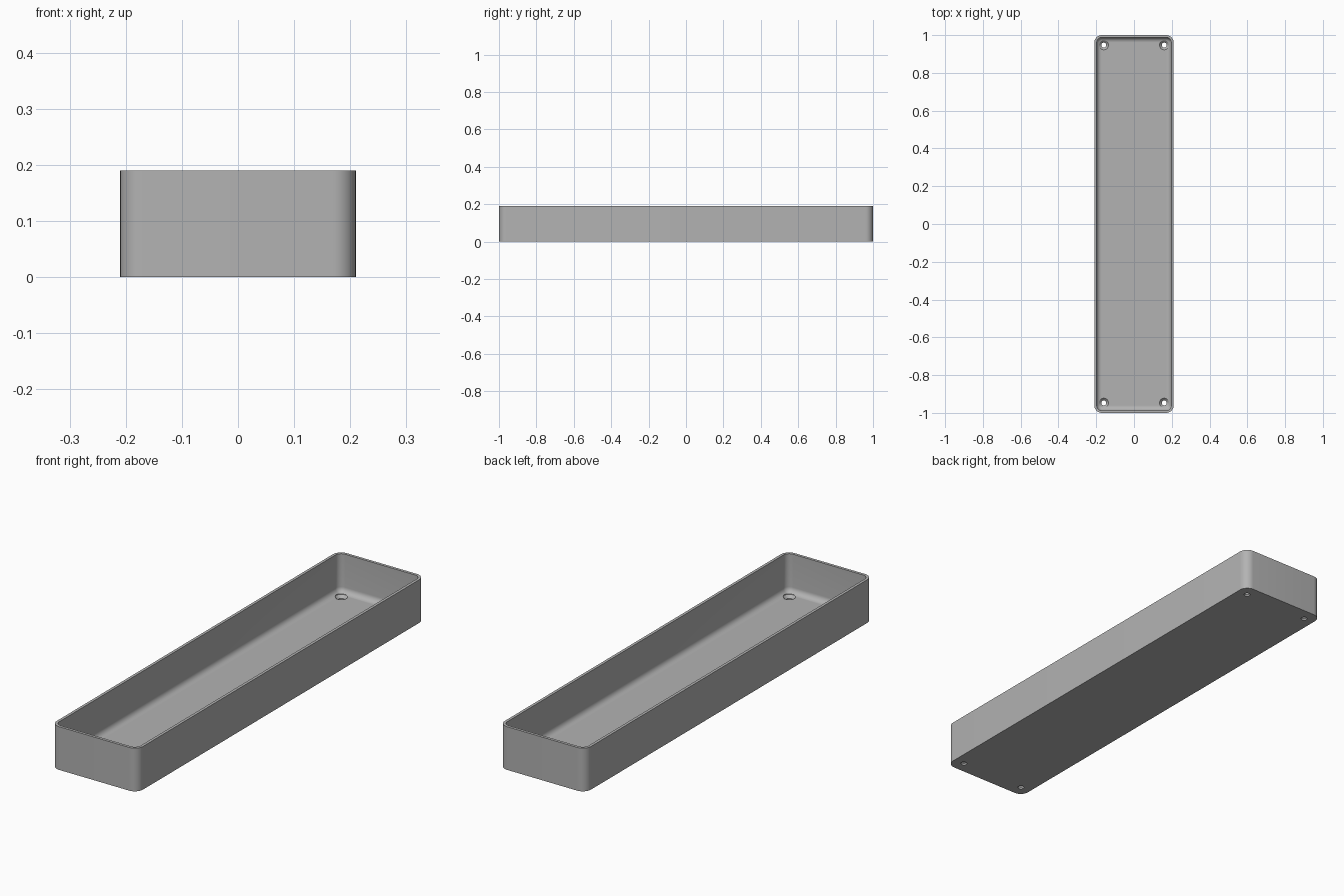
import bpy, bmesh, math

if "Cube" in bpy.data.objects:
    bpy.data.objects.remove(bpy.data.objects["Cube"])

HX, HY, H = 0.21, 1.0, 0.19      # outer half sizes and height
R, WALL, FLOOR = 0.04, 0.0125, 0.02
FILLET = 0.025                   # rounding between floor and walls
SEG = 10

grey = bpy.data.materials.new("grey")
grey.diffuse_color = (0.45, 0.45, 0.45, 1)
grey.use_nodes = True
grey.node_tree.nodes["Principled BSDF"].inputs["Base Color"].default_value = grey.diffuse_color


def ring(bm, inset, z):
    """Rounded rectangle loop, inset from the outer outline."""
    r = max(R - inset, 0.003)
    cx, cy = HX - inset - r, HY - inset - r
    verts = []
    for q, (sx, sy) in enumerate([(1, 1), (-1, 1), (-1, -1), (1, -1)]):
        for i in range(SEG + 1):
            a = math.pi / 2 * (q + i / SEG)
            verts.append(bm.verts.new((sx * cx + r * math.cos(a), sy * cy + r * math.sin(a), z)))
    return verts


def skin(bm, loops):
    """Bridge successive loops and cap both ends."""
    for a, b in zip(loops, loops[1:]):
        n = len(a)
        for i in range(n):
            j = (i + 1) % n
            bm.faces.new((a[i], a[j], b[j], b[i]))
    bm.faces.new(loops[0][::-1])
    bm.faces.new(loops[-1])


def finish(bm, name):
    bmesh.ops.recalc_face_normals(bm, faces=bm.faces)
    me = bpy.data.meshes.new(name)
    bm.to_mesh(me)
    bm.free()
    me.materials.append(grey)
    ob = bpy.data.objects.new(name, me)
    bpy.context.collection.objects.link(ob)
    return ob


# Tray: outer wall, rim, inner wall, rounded floor edge
profile = [(0, 0), (0, H), (WALL, H)]
for i in range(9):
    a = math.pi / 2 * i / 8
    profile.append((WALL + FILLET * (1 - math.cos(a)), FLOOR + FILLET * (1 - math.sin(a))))
bm = bmesh.new()
skin(bm, [ring(bm, d, z) for d, z in profile])
tray = finish(bm, "tray")

# Countersunk screw holes in the four corners
bm = bmesh.new()
for x in (-0.16, 0.16):
    for y in (-0.947, 0.947):
        loops = []
        for r, z in [(0.013, -0.02), (0.013, 0.008), (0.025, FLOOR), (0.025, 0.05)]:
            loops.append([bm.verts.new((x + r * math.cos(t * math.pi / 16),
                                        y + r * math.sin(t * math.pi / 16), z)) for t in range(32)])
        skin(bm, loops)
cutter = finish(bm, "hole_cutter")
cutter.hide_render = True
cutter.hide_set(True)

mod = tray.modifiers.new("screw_holes", 'BOOLEAN')
mod.operation = 'DIFFERENCE'
mod.solver = 'EXACT'
mod.object = cutter
bpy.context.view_layer.objects.active = tray
tray.select_set(True)
bpy.ops.object.modifier_apply(modifier=mod.name)
bpy.data.objects.remove(cutter)
bpy.ops.object.shade_smooth_by_angle(angle=math.radians(30))
